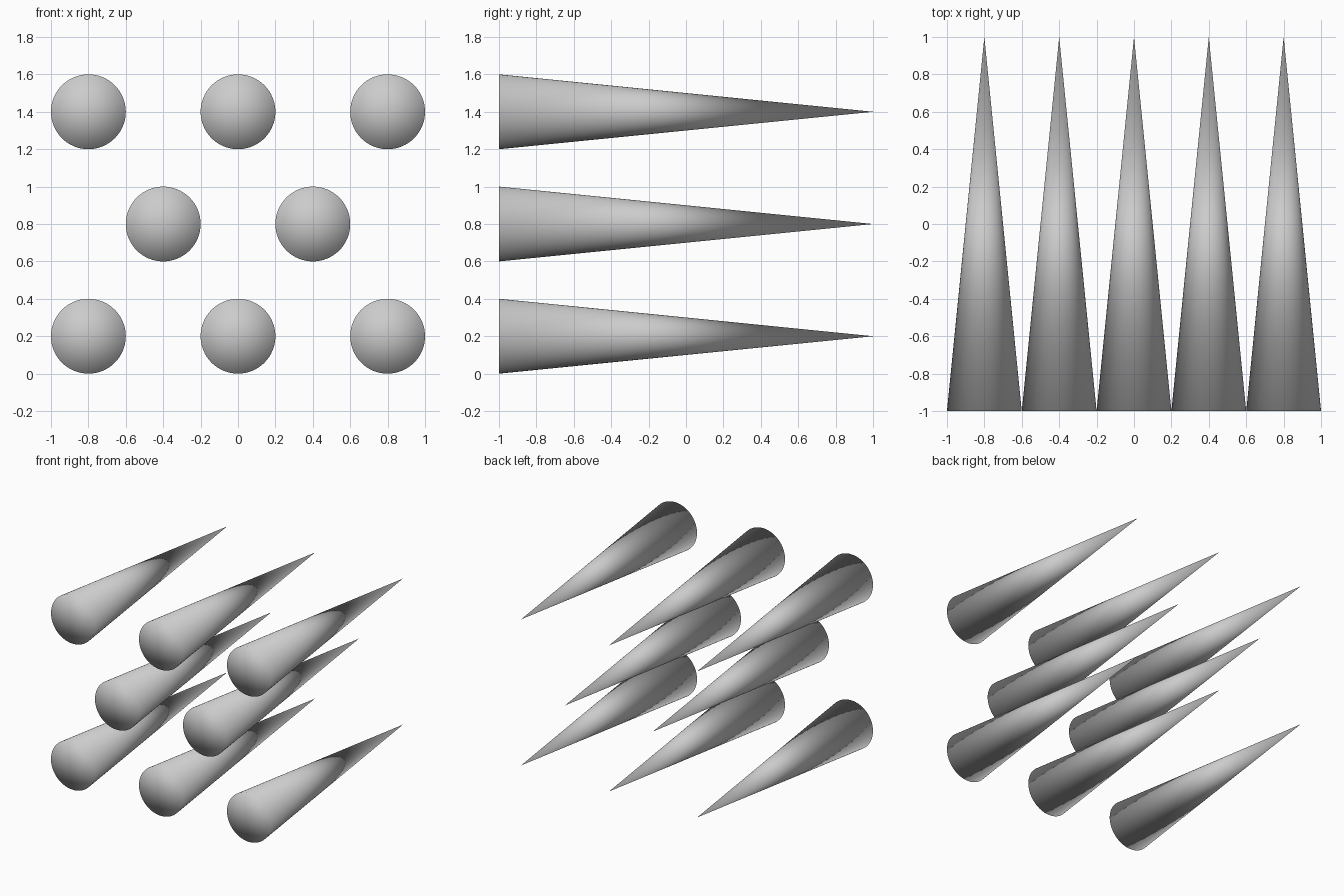
import bpy
from math import radians

if "Cube" in bpy.data.objects:
    bpy.data.objects.remove(bpy.data.objects["Cube"])

RADIUS, LENGTH = 0.2, 2.0

# Staggered rows of spikes: height of the row -> x positions
ROWS = {
    0.2: (-0.8, 0.0, 0.8),
    0.8: (-0.4, 0.4),
    1.4: (-0.8, 0.0, 0.8),
}


def add_spike(name, x, z):
    """Closed, fully smooth-shaded cone: base at the front, tip at the back."""
    bpy.ops.mesh.primitive_cone_add(
        vertices=64, radius1=RADIUS, radius2=0, depth=LENGTH,
        end_fill_type='TRIFAN', location=(x, 0, z),
        rotation=(radians(-90), 0, 0))
    spike = bpy.context.object
    spike.name = name
    bpy.ops.object.shade_smooth()


for row, (z, xs) in enumerate(ROWS.items(), 1):
    for col, x in enumerate(xs, 1):
        add_spike(f"spike_row{row}_{col}", x, z)
